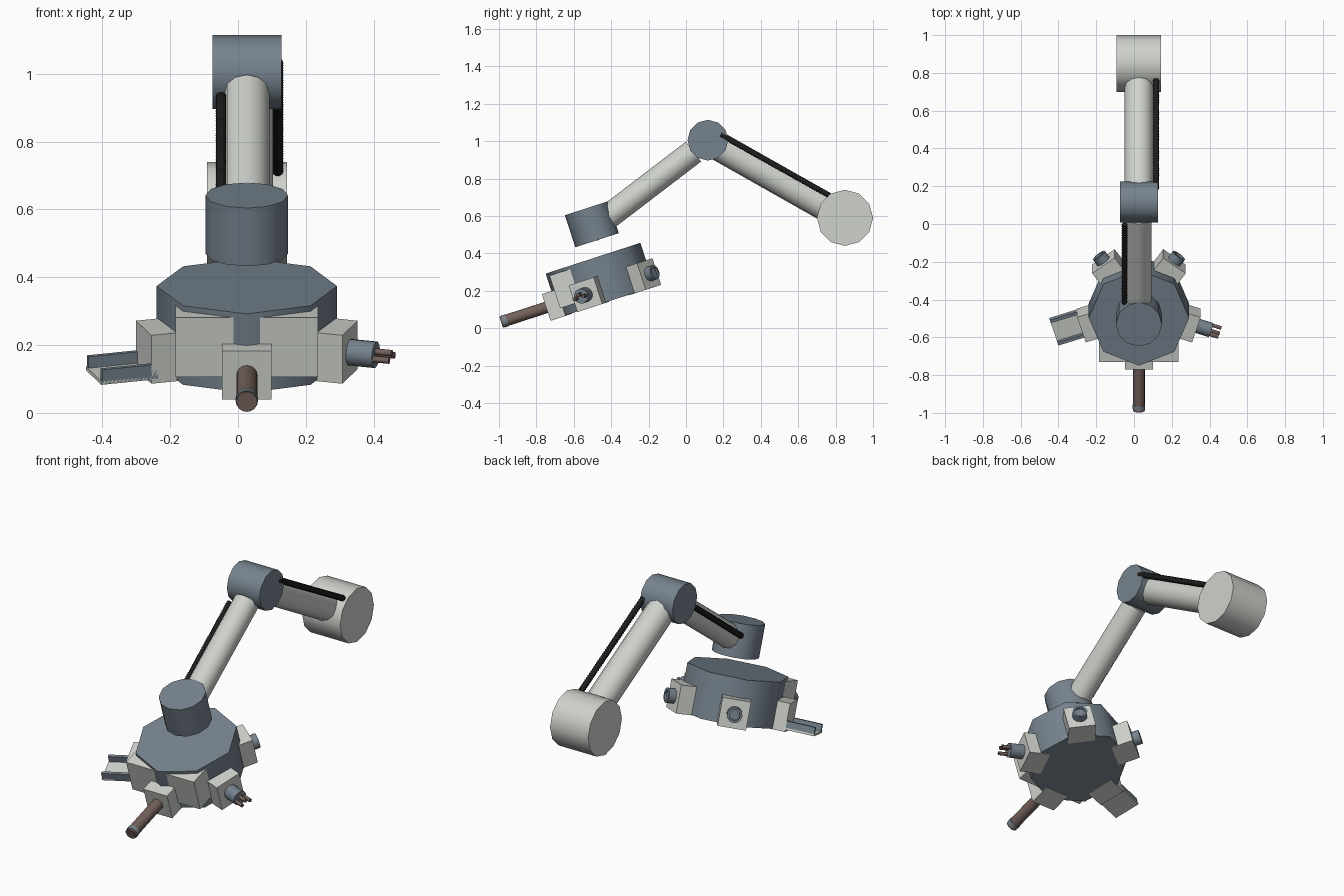
import bpy, bmesh, math
from mathutils import Matrix, Vector

cube = bpy.data.objects.get("Cube")
if cube:
    bpy.data.objects.remove(cube, do_unlink=True)


def material(name, rgb):
    m = bpy.data.materials.new(name)
    m.diffuse_color = (*rgb, 1)
    m.use_nodes = True
    m.node_tree.nodes["Principled BSDF"].inputs["Base Color"].default_value = (*rgb, 1)
    return m


LIGHT = material("light_grey", (0.62, 0.64, 0.60))
BLUE = material("slate_blue", (0.18, 0.225, 0.27))
BROWN = material("copper_brown", (0.17, 0.115, 0.10))
BLACK = material("cable_black", (0.012, 0.012, 0.012))
CX = 0.026  # arm centre line


def finish(name, bm, mat, matrix):
    bmesh.ops.transform(bm, matrix=matrix, verts=bm.verts)
    bmesh.ops.recalc_face_normals(bm, faces=bm.faces)
    mesh = bpy.data.meshes.new(name)
    bm.to_mesh(mesh)
    bm.free()
    mesh.materials.append(mat)
    ob = bpy.data.objects.new(name, mesh)
    bpy.context.collection.objects.link(ob)
    bpy.ops.object.select_all(action="DESELECT")
    ob.select_set(True)
    bpy.context.view_layer.objects.active = ob
    bpy.ops.object.shade_smooth_by_angle(angle=math.radians(50))
    return ob


def along(p0, p1):
    """Frame with z running from p0 to p1, and the length."""
    p0, p1 = Vector(p0), Vector(p1)
    d = p1 - p0
    return Matrix.Translation(p0) @ d.to_track_quat("Z", "Y").to_matrix().to_4x4(), d.length


def cylinder(name, p0, p1, r, mat, sides=12, frame=Matrix(), recess=0):
    m, length = along(p0, p1)
    bm = bmesh.new()
    bmesh.ops.create_cone(bm, cap_ends=True, segments=sides, radius1=r, radius2=r,
                          depth=length, matrix=Matrix.Translation((0, 0, length / 2)))
    if recess:
        end = [f for f in bm.faces if f.normal.z > 0.9]
        bmesh.ops.inset_region(bm, faces=end, thickness=r * 0.3)
        bmesh.ops.inset_region(bm, faces=end, thickness=0.001, depth=-recess)
    return finish(name, bm, mat, frame @ m)


def box(name, lo, hi, mat, frame):
    lo, hi = Vector(lo), Vector(hi)
    bm = bmesh.new()
    bmesh.ops.create_cube(bm, size=1)
    m = Matrix.Translation((lo + hi) / 2) @ Matrix.Diagonal((*(hi - lo), 1))
    return finish(name, bm, mat, frame @ m)


def hose(name, p0, p1, r, ridges=45, sides=10):
    """Ribbed hose: stacked rings of alternating radius."""
    m, length = along(p0, p1)
    bm = bmesh.new()
    rings = []
    for i in range(2 * ridges + 1):
        rad = r if i % 2 else r * 0.82
        rings.append([bm.verts.new((rad * math.cos(a), rad * math.sin(a), length * i / (2 * ridges)))
                      for a in (2 * math.pi * k / sides for k in range(sides))])
    for a, b in zip(rings, rings[1:]):
        for k in range(sides):
            j = (k + 1) % sides
            bm.faces.new((a[k], a[j], b[j], b[k]))
    bm.faces.new(rings[0])
    bm.faces.new(rings[-1])
    return finish(name, bm, BLACK, m)


# Arm joints and limbs
shoulder, elbow = (CX, 0.85, 0.59), (CX, 0.117, 1.005)
cylinder("shoulder", (-0.092, 0.85, 0.59), (0.144, 0.85, 0.59), 0.15, LIGHT)
cylinder("elbow", (-0.075, 0.117, 1.005), (0.128, 0.117, 1.005), 0.109, BLUE)
cylinder("upper_arm", elbow, shoulder, 0.077, LIGHT)
cylinder("forearm", (CX, 0.04, 0.944), (CX, -0.515, 0.52), 0.067, LIGHT)
hose("upper_arm_cable", (0.117, 0.185, 1.035), (0.117, 0.765, 0.71), 0.017)
hose("forearm_cable", (-0.05, 0.0, 0.937), (-0.05, -0.42, 0.612), 0.016)

# Tilted tool head: local origin at the centre of the drum's top
head = Matrix.Translation((CX, -0.497, 0.374)) @ Matrix.Rotation(math.radians(18), 4, "X")
cylinder("wrist", (0, 0.05, 0.085), (0, 0.05, 0.265), 0.122, BLUE, frame=head)
cylinder("turret_drum", (0, 0, -0.245), (0, 0, 0), 0.266, BLUE, 8, head)
box("front_housing", (-0.21, -0.25, -0.2), (0.21, -0.13, -0.017), LIGHT, head)

# Five tool mounts, evenly spaced; in each frame +x points outward
MID = -0.173
HALF = 0.0735
names = ["drill", "gripper", "left_lens", "right_lens", "scoop"]
frames = {}
for i, n in enumerate(names):
    f = head @ Matrix.Rotation(math.radians(-90 + 72 * i), 4, "Z")
    frames[n] = f
    box(n + "_mount", (0.2, -HALF, MID - 0.075), (0.32, HALF, MID + 0.075), LIGHT, f)

# Drill rod with collar near the tip
f = frames["drill"]
cylinder("drill_rod", (0.31, 0, MID), (0.573, 0, MID), 0.031, BROWN, 16, f)
cylinder("drill_collar", (0.54, 0, MID), (0.563, 0, MID), 0.033, BLUE, 16, f)

# Gripper with three prongs
f = frames["gripper"]
cylinder("gripper_body", (0.31, 0, MID), (0.4, 0, MID), 0.04, BLUE, 12, f)
for k, (y, z) in enumerate([(-0.026, -0.005), (0, 0.01), (0.026, -0.005)]):
    cylinder(f"gripper_prong_{k + 1}", (0.39, y, MID + z), (0.45, y, MID + z), 0.01, BROWN, 8, f)

# Lenses at the back
for n in ("left_lens", "right_lens"):
    cylinder(n, (0.31, 0, MID), (0.36, 0, MID), 0.04, BLUE, 12, frames[n], recess=0.01)

# Scoop tray with side rails
f = frames["scoop"]
box("scoop_tray", (0.3, -HALF, -0.236), (0.475, HALF, -0.225), LIGHT, f)
for n, s in (("back", -1), ("front", 1)):
    y = sorted((s * HALF, s * (HALF - 0.016)))
    box(f"scoop_rail_{n}", (0.3, y[0], -0.234), (0.472, y[1], -0.19), BLUE, f)
